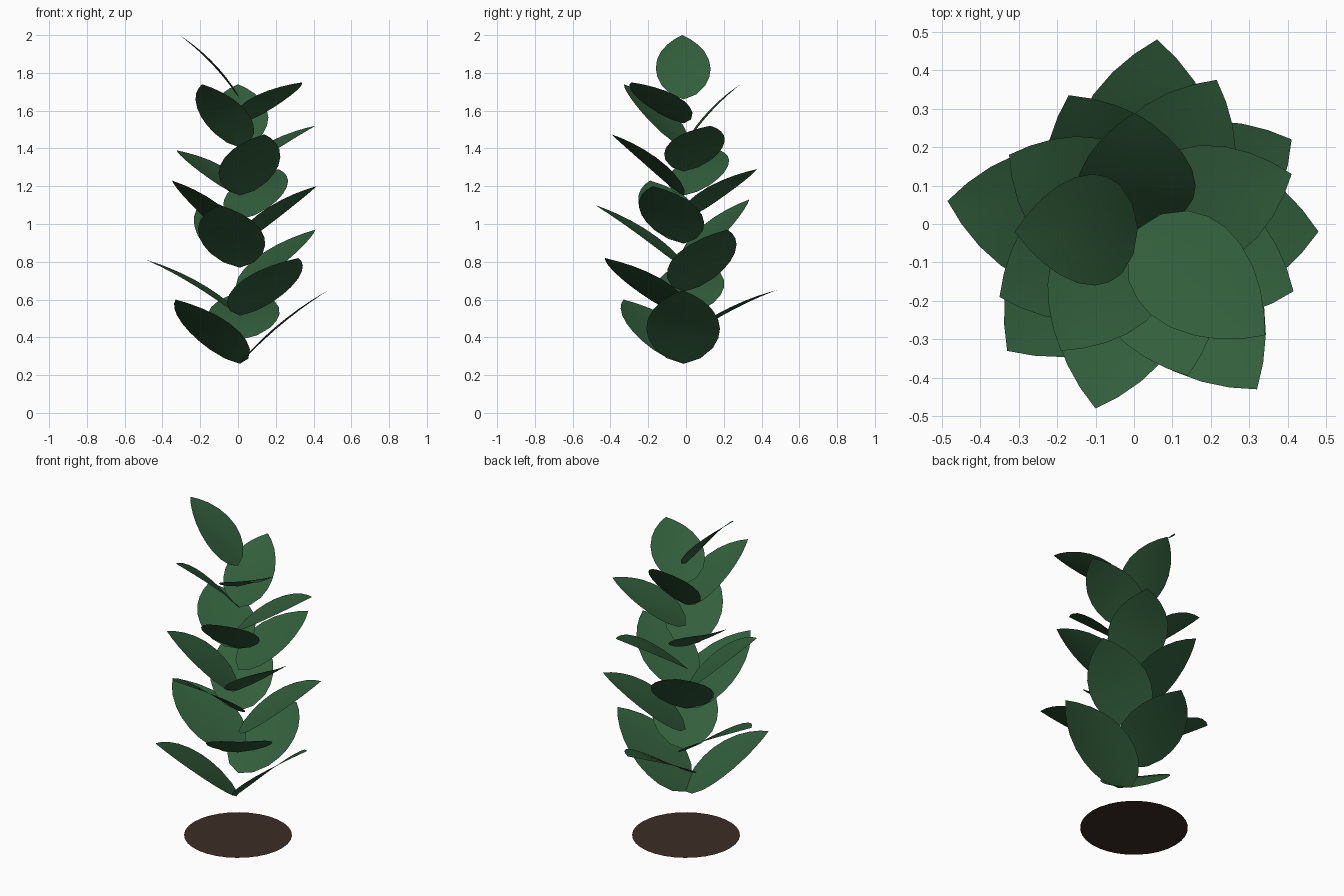
import bpy, bmesh, math
from mathutils import Vector

if "Cube" in bpy.data.objects:
    bpy.data.objects.remove(bpy.data.objects["Cube"])


def material(name, colour):
    m = bpy.data.materials.new(name)
    m.diffuse_color = (*colour, 1.0)
    m.use_nodes = True
    m.node_tree.nodes["Principled BSDF"].inputs["Base Color"].default_value = m.diffuse_color
    return m


green = material("leaf_green", (0.032, 0.114, 0.045))
brown = material("soil_brown", (0.045, 0.026, 0.018))


def finish(bm, name, mat, smooth=False):
    me = bpy.data.meshes.new(name)
    bm.to_mesh(me)
    bm.free()
    me.materials.append(mat)
    for p in me.polygons:
        p.use_smooth = smooth
    ob = bpy.data.objects.new(name, me)
    bpy.context.collection.objects.link(ob)


# Flat round patch of soil
bm = bmesh.new()
bmesh.ops.create_circle(bm, cap_ends=True, segments=32, radius=0.30)
finish(bm, "soil_disc", brown)

# Leaf outline: position along the midrib, share of the half width
OUTLINE = [(0.0, 0.0), (0.06, 0.46), (0.18, 0.80), (0.30, 0.95), (0.42, 1.0),
           (0.56, 0.95), (0.70, 0.79), (0.82, 0.56), (0.92, 0.29), (1.0, 0.0)]
COLS = (-1, -0.5, 0, 0.5, 1)


def leaf(name, tip, base_z):
    """Arched leaf blade from the plant axis to its tip."""
    base = Vector((0.01, -0.012, base_z))
    along = Vector(tip) - base
    side = Vector((-along.y, along.x, 0)).normalized()
    up = along.cross(side).normalized()
    half = 0.195 - 0.05 * (base_z - 0.26) / 1.4
    bm = bmesh.new()
    rows = []
    for t, w in OUTLINE:
        mid = base + along * t + up * 0.02 * 4 * t * (1 - t)
        cols = COLS if w else (0,)
        rows.append([bm.verts.new(mid + side * half * w * c + up * 0.008 * w * c * c)
                     for c in cols])
    for a, b in zip(rows, rows[1:]):
        for i in range(4):
            if len(a) == 1:
                bm.faces.new((a[0], b[i], b[i + 1]))
            elif len(b) == 1:
                bm.faces.new((a[i], b[0], a[i + 1]))
            else:
                bm.faces.new((a[i], b[i], b[i + 1], a[i + 1]))
    bmesh.ops.recalc_face_normals(bm, faces=bm.faces)
    if sum((f.normal for f in bm.faces), Vector()).z < 0:
        bmesh.ops.reverse_faces(bm, faces=bm.faces)
    finish(bm, name, green, True)


# Leaves climbing in a spiral: tip x, y, z and level on the axis
LEAVES = [
    (0.48, -0.02, 0.65, 0), (-0.33, -0.33, 0.60, 0), (0.06, 0.48, 0.65, 1),
    (0.32, -0.43, 0.82, 2), (-0.485, 0.06, 0.81, 2), (0.41, 0.22, 0.97, 3),
    (-0.10, -0.48, 1.10, 4), (-0.17, 0.335, 1.13, 4), (0.415, -0.175, 1.20, 5),
    (-0.35, -0.19, 1.23, 5), (0.215, 0.375, 1.29, 6), (0.14, -0.395, 1.475, 7),
    (-0.325, 0.18, 1.39, 7), (0.41, 0.13, 1.52, 8), (-0.19, -0.33, 1.74, 9),
    (0.0, 0.29, 1.74, 9), (0.34, -0.29, 1.75, 10), (-0.31, -0.02, 2.0, 11),
]
for n, (x, y, z, level) in enumerate(LEAVES, 1):
    leaf(f"leaf_{n:02d}", (x, y, z), 0.26 + level * 1.4 / 11)
